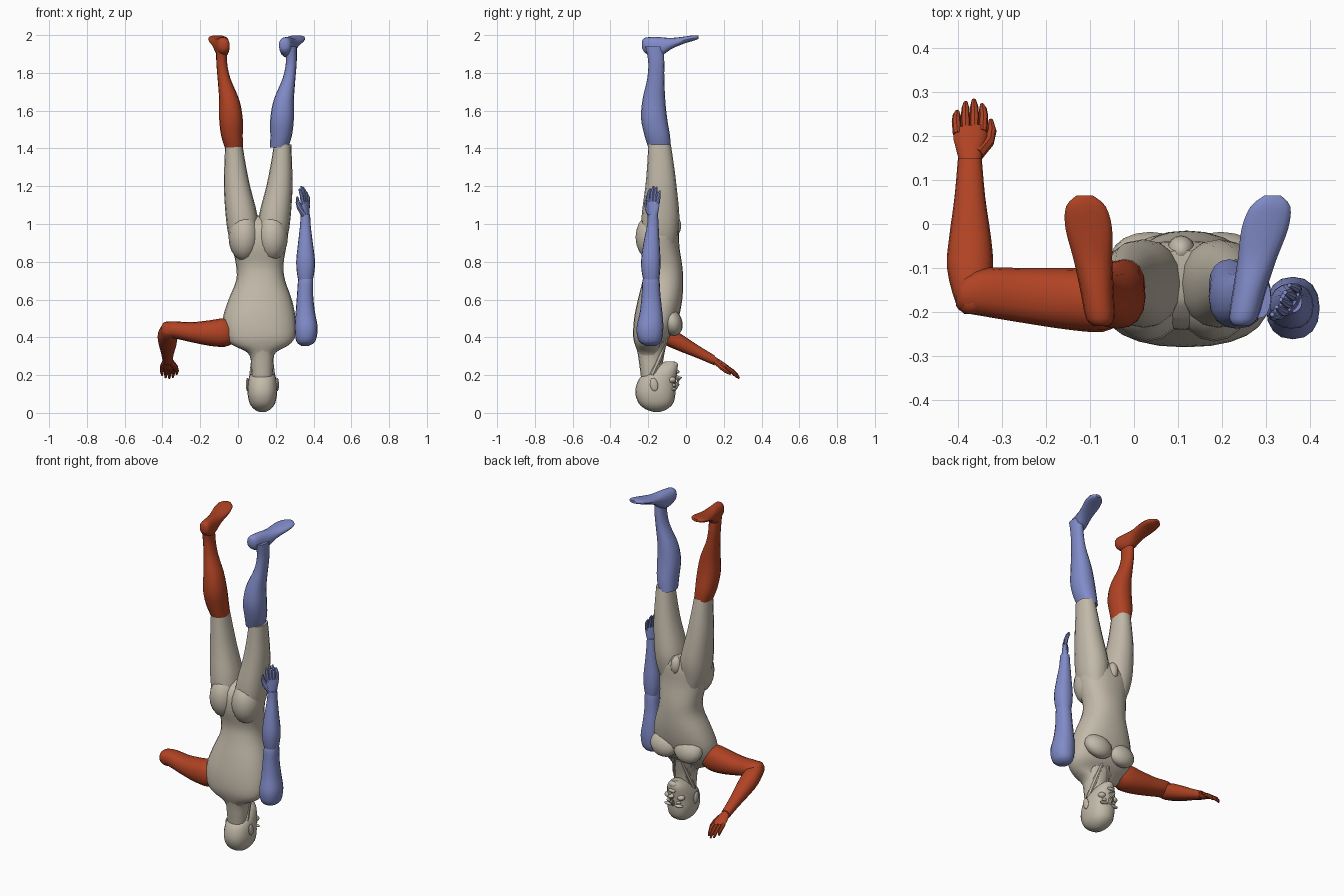
import bpy, bmesh, math
from mathutils import Vector, Matrix

cube = bpy.data.objects.get("Cube")
if cube:
    bpy.data.objects.remove(cube, do_unlink=True)


def make_material(name, colour):
    mat = bpy.data.materials.new(name)
    mat.use_nodes = True
    mat.diffuse_color = colour
    mat.node_tree.nodes["Principled BSDF"].inputs["Base Color"].default_value = colour
    return mat


STONE = make_material("warm stone", (.54, .49, .40, 1))
RED = make_material("rust red", (.43, .055, .017, 1))
BLUE = make_material("periwinkle blue", (.22, .26, .58, 1))
MIDDLE = .107   # x of the body's plane of symmetry


def finish(name, bm, mat):
    """Turn a bmesh into a smooth object with crisp hard edges."""
    bmesh.ops.recalc_face_normals(bm, faces=bm.faces)
    mesh = bpy.data.meshes.new(name)
    bm.to_mesh(mesh)
    bm.free()
    mesh.materials.append(mat)
    mesh.shade_smooth()
    mesh.set_sharp_from_angle(angle=math.radians(42))
    obj = bpy.data.objects.new(name, mesh)
    bpy.context.collection.objects.link(obj)
    return obj


def skin(bm, rings):
    """Bridge consecutive vertex rings and cap both ends."""
    count = len(rings[0])
    for a, b in zip(rings, rings[1:]):
        for i in range(count):
            j = (i + 1) % count
            bm.faces.new((a[i], a[j], b[j], b[i]))
    bm.faces.new(rings[0])
    bm.faces.new(rings[-1])


def smooth_rows(rows, steps=3):
    """Catmull-Rom interpolation between profile rows."""
    result = []
    last = len(rows) - 1
    for k in range(last):
        quad = [rows[max(k - 1, 0)], rows[k], rows[k + 1], rows[min(k + 2, last)]]
        for s in range(steps):
            t = s / steps
            result.append([
                b + t * (c - a) / 2
                + t * t * (a - 2.5 * b + 2 * c - d / 2)
                + t ** 3 * (3 * (b - c) + d - a) / 2
                for a, b, c, d in zip(*quad)])
    result.append(rows[-1])
    return result


def loft(name, mat, axis, rows, mirror=None, sides=16, roundness=.88):
    """Rows hold: position on axis, then low and high of the other two axes."""
    bm = bmesh.new()
    others = [n for n in range(3) if n != axis]
    rings = []
    for pos, u0, u1, v0, v1 in smooth_rows(rows):
        ring = []
        for i in range(sides):
            angle = math.tau * i / sides
            c, s = math.cos(angle), math.sin(angle)
            p = [pos] * 3
            p[others[0]] = (u0 + u1 + (u1 - u0) * math.copysign(abs(c) ** roundness, c)) / 2
            p[others[1]] = (v0 + v1 + (v1 - v0) * math.copysign(abs(s) ** roundness, s)) / 2
            if mirror is not None:
                p[0] = 2 * mirror - p[0]
            ring.append(bm.verts.new(p))
        rings.append(ring)
    skin(bm, rings)
    return finish(name, bm, mat)


def blob(name, mat, centre, radii, tilt=0):
    """Ellipsoid, tilted about the x axis."""
    bm = bmesh.new()
    place = (Matrix.Translation(centre) @ Matrix.Rotation(tilt, 4, "X")
             @ Matrix.Diagonal((*radii, 1)))
    bmesh.ops.create_uvsphere(bm, u_segments=16, v_segments=10, radius=1, matrix=place)
    return finish(name, bm, mat)


def tube(name, mat, points, radii, sides=8):
    """Tapered rod through a few points."""
    bm = bmesh.new()
    points = [Vector(p) for p in points]
    rings = []
    for k, (p, r) in enumerate(zip(points, radii)):
        heading = points[min(k + 1, len(points) - 1)] - points[max(k - 1, 0)]
        turn = heading.to_track_quat("Z", "Y")
        rings.append([bm.verts.new(p + turn @ Vector(
            (r * math.cos(math.tau * i / sides), r * math.sin(math.tau * i / sides), 0)))
            for i in range(sides)])
    skin(bm, rings)
    return finish(name, bm, mat)


def hand(side, mat, wrist, along, across):
    """Palm, four curled fingers and a thumb; across points to the thumb."""
    wrist, along, across = Vector(wrist), Vector(along).normalized(), Vector(across).normalized()
    normal = across.cross(along)
    if normal.x > 0 or normal.z < -.5:
        normal.negate()

    def at(a, l, n=0):
        return wrist + across * a + along * l + normal * n

    bm = bmesh.new()
    rings = []
    for l, half, thick in ((-.01, .023, .02), (.02, .03, .018), (.06, .039, .015), (.085, .037, .011)):
        rings.append([bm.verts.new(at(half * math.cos(t), l, thick * math.sin(t)))
                      for t in (math.tau * i / 12 for i in range(12))])
    skin(bm, rings)
    finish(side + "_palm", bm, mat)
    for i, length in enumerate((.066, .08, .076, .055)):
        a = .028 - .019 * i
        tube(f"{side}_finger_{i + 1}", mat,
             [at(a, .07), at(a * 1.1, .085 + length * .4, .004),
              at(a * 1.05, .085 + length * .75, .012), at(a, .085 + length, .022)],
             (.011, .0105, .009, .005))
    tube(side + "_thumb", mat,
         [at(.015, .015), at(.042, .05, .012), at(.05, .08, .018), at(.048, .11, .022)],
         (.017, .014, .011, .005))


def foot(side, mat, heel, toe):
    """Foot running from heel to toe, sole facing up."""
    rows = []
    for y, mix, half, low, high in (
            (-.232, 0, .015, 1.93, 1.97), (-.215, .05, .032, 1.905, 1.987),
            (-.15, .25, .038, 1.88, 1.99), (-.08, .5, .044, 1.925, 1.985),
            (-.01, .75, .053, 1.955, 1.992), (.04, .93, .045, 1.97, 1.999),
            (.065, 1, .018, 1.98, 1.997)):
        x = heel + (toe - heel) * mix
        rows.append((y, x - half, x + half, low, high))
    loft(side + "_foot", mat, 1, rows)


# Torso, from the neck root to the crotch
loft("torso", STONE, 2, [
    (.27, .07, .18, -.24, -.13), (.32, .05, .20, -.255, -.13),
    (.36, -.03, .27, -.27, -.13), (.41, -.07, .305, -.28, -.08),
    (.50, -.08, .305, -.275, -.04), (.60, -.05, .285, -.255, -.02),
    (.70, -.01, .25, -.23, -.015), (.78, -.01, .24, -.22, -.02),
    (.88, -.03, .255, -.24, -.035), (.98, -.04, .26, -.23, -.04),
    (1.04, .04, .18, -.17, -.06)], sides=24)
blob("crotch", STONE, (MIDDLE, -.06, .99), (.032, .034, .055))

# Chest, buttocks and thighs on both sides
for side, sign in (("right", -1), ("left", 1)):
    blob(side + "_chest", STONE, (.117 + sign * .08, -.075, .48), (.09, .055, .075), .35)
    blob(side + "_buttock", STONE, (MIDDLE + sign * .075, -.175, .93), (.082, .092, .125))
    loft(side + "_thigh", STONE, 2, [
        (.86, -.02, .09, -.2, -.06), (.94, -.05, .104, -.23, -.045),
        (1.04, -.065, .104, -.235, -.035), (1.20, -.075, .064, -.215, -.05),
        (1.32, -.072, .04, -.205, -.065), (1.42, -.068, .024, -.2, -.08)],
        mirror=MIDDLE if sign > 0 else None)

# Lower legs and feet
for side, mat, mirror in (("right", RED, None), ("left", BLUE, .098)):
    loft(side + "_lower_leg", mat, 2, [
        (1.405, -.07, .026, -.2, -.08), (1.47, -.09, .025, -.22, -.085),
        (1.56, -.1, .025, -.238, -.1), (1.66, -.1, .006, -.23, -.11),
        (1.77, -.108, -.04, -.205, -.115), (1.86, -.115, -.058, -.2, -.115),
        (1.94, -.115, -.055, -.215, -.12)], mirror=mirror)
foot("right", RED, -.075, -.112)
foot("left", BLUE, .245, .315)

# Raised arm, held out sideways and bent at the elbow
loft("right_upper_arm", RED, 0, [
    (-.02, -.22, -.12, .37, .47), (-.07, -.245, -.105, .35, .5),
    (-.15, -.24, -.1, .355, .49), (-.25, -.225, -.1, .375, .48),
    (-.34, -.21, -.1, .395, .485), (-.39, -.2, -.12, .4, .48),
    (-.405, -.185, -.14, .42, .46)])
loft("right_forearm", RED, 1, [
    (-.205, -.385, -.355, .42, .46), (-.18, -.405, -.33, .395, .48),
    (-.1, -.425, -.32, .355, .46), (-.03, -.42, -.325, .325, .42),
    (.06, -.408, -.338, .29, .36), (.15, -.4, -.346, .252, .305)])
hand("right", RED, (-.372, .145, .28), (0, .88, -.47), (1, .1, -.1))

# Lowered arm, lying straight along the body
loft("left_upper_arm", BLUE, 2, [
    (.355, .335, .375, -.21, -.16), (.38, .308, .41, -.25, -.13),
    (.45, .3, .422, -.262, -.12), (.53, .305, .408, -.245, -.125),
    (.62, .312, .398, -.235, -.135), (.7, .318, .398, -.23, -.14),
    (.73, .33, .39, -.215, -.15)])
loft("left_forearm", BLUE, 2, [
    (.67, .33, .385, -.215, -.15), (.72, .315, .4, -.23, -.14),
    (.8, .308, .408, -.238, -.135), (.9, .318, .396, -.225, -.14),
    (.99, .328, .385, -.207, -.145), (1.05, .332, .382, -.202, -.148)])
hand("left", BLUE, (.357, -.175, 1.035), (0, 0, 1), (-.5, -.85, 0))

# Neck with its two front cords
loft("neck", STONE, 2, [
    (.16, .075, .18, -.235, -.13), (.24, .07, .187, -.245, -.125),
    (.31, .065, .192, -.255, -.115), (.38, .03, .22, -.27, -.1)])
for side, sign in (("right", -1), ("left", 1)):
    tube(side + "_neck_cord", STONE,
         [(.128 + sign * .055, -.18, .2), (.128 + sign * .043, -.14, .29), (.128 + sign * .02, -.1, .4)],
         (.014, .015, .01))

# Head, crown down and face to the rear
loft("head", STONE, 2, [
    (.006, .11, .148, -.175, -.135), (.02, .085, .173, -.215, -.1),
    (.05, .062, .196, -.25, -.068), (.1, .051, .207, -.268, -.056),
    (.15, .052, .206, -.262, -.055), (.19, .058, .2, -.24, -.05),
    (.225, .07, .188, -.19, -.045), (.25, .085, .173, -.16, -.045),
    (.272, .108, .15, -.11, -.06)], sides=20)
tube("nose", STONE, [(.129, -.06, .125), (.129, -.046, .155), (.129, -.036, .183), (.129, -.055, .193)],
     (.009, .013, .018, .008))
blob("lips", STONE, (.129, -.047, .218), (.024, .012, .01))
blob("chin", STONE, (.129, -.06, .252), (.026, .018, .018))
for side, sign in (("right", -1), ("left", 1)):
    blob(side + "_brow", STONE, (.129 + sign * .034, -.064, .125), (.028, .014, .009))
    blob(side + "_eye", STONE, (.129 + sign * .032, -.066, .146), (.015, .012, .009))
    blob(side + "_cheek", STONE, (.129 + sign * .042, -.075, .175), (.023, .022, .017))
    blob(side + "_ear", STONE, (.129 + sign * .079, -.17, .15), (.009, .021, .036), .2)
